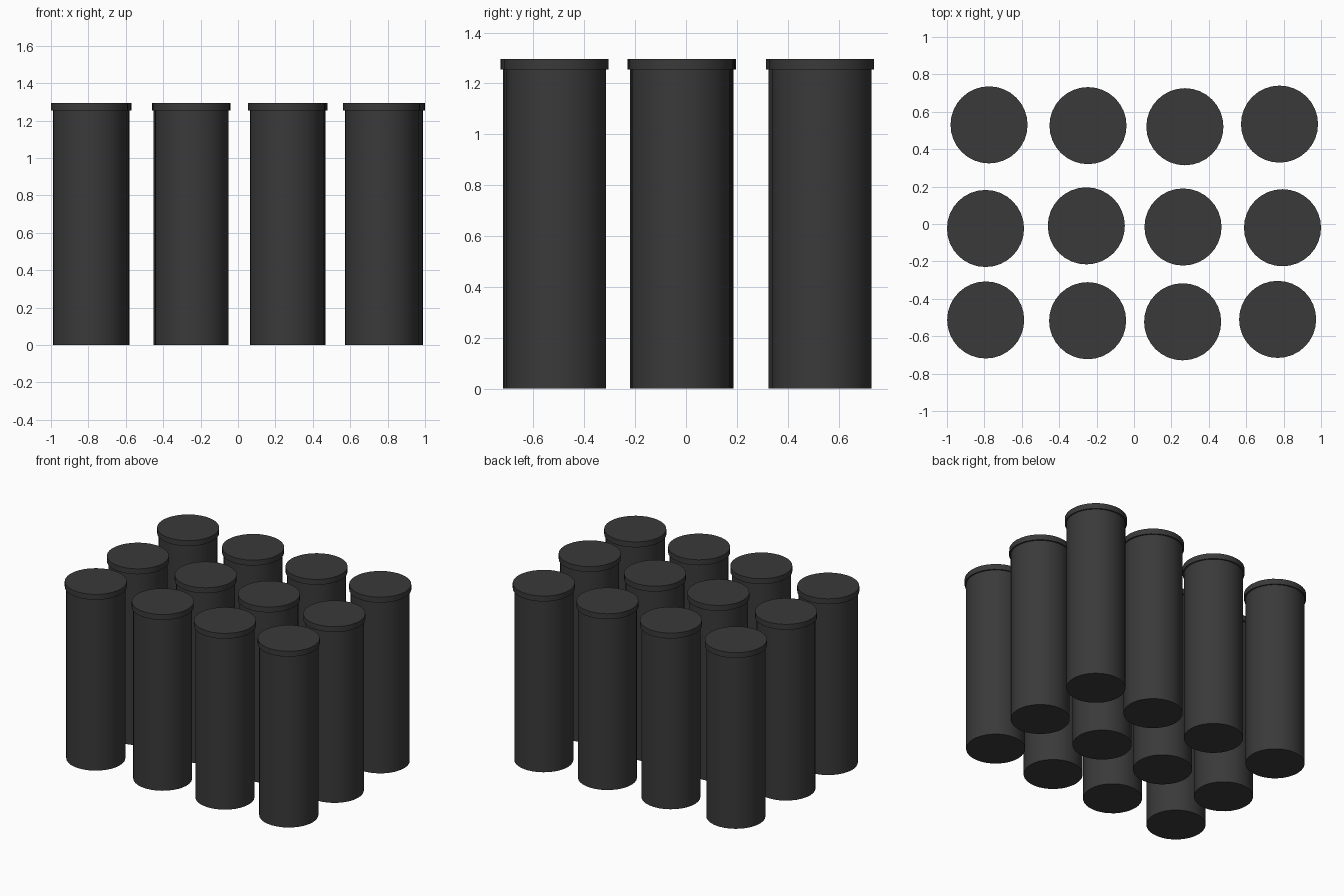
import bpy
import math

cube = bpy.data.objects.get("Cube")
if cube:
    bpy.data.objects.remove(cube, do_unlink=True)

SIDES = 32
BODY_RADIUS, LID_RADIUS = 0.196, 0.206
LID_BOTTOM, TOP = 1.255, 1.295

charcoal = bpy.data.materials.new("charcoal")
charcoal.use_nodes = True
colour = (0.042, 0.042, 0.042, 1)
charcoal.diffuse_color = colour
charcoal.node_tree.nodes["Principled BSDF"].inputs["Base Color"].default_value = colour


def cylinder(name, x, y, bottom, top, radius):
    """Closed upright cylinder with smooth sides and crisp rims."""
    bpy.ops.mesh.primitive_cylinder_add(
        vertices=SIDES, radius=radius, depth=top - bottom,
        location=(x, y, (bottom + top) / 2))
    obj = bpy.context.object
    obj.name = name
    obj.data.materials.append(charcoal)
    bpy.ops.object.shade_smooth_by_angle(angle=math.radians(30))


# Slightly uneven rows of canisters, each listed from right to left
rows = {
    "front": [(-0.793, -0.513), (-0.248, -0.517), (0.26, -0.523), (0.768, -0.51)],
    "middle": [(-0.794, -0.024), (-0.255, -0.01), (0.262, -0.016), (0.794, -0.02)],
    "back": [(-0.775, 0.53), (-0.246, 0.526), (0.272, 0.52), (0.778, 0.534)],
}

for row, places in rows.items():
    for number, (x, y) in enumerate(places, 1):
        # Tall body with a thin overhanging lid
        cylinder(f"{row}_canister_body_{number}", x, y, 0, LID_BOTTOM, BODY_RADIUS)
        cylinder(f"{row}_canister_lid_{number}", x, y, LID_BOTTOM, TOP, LID_RADIUS)
